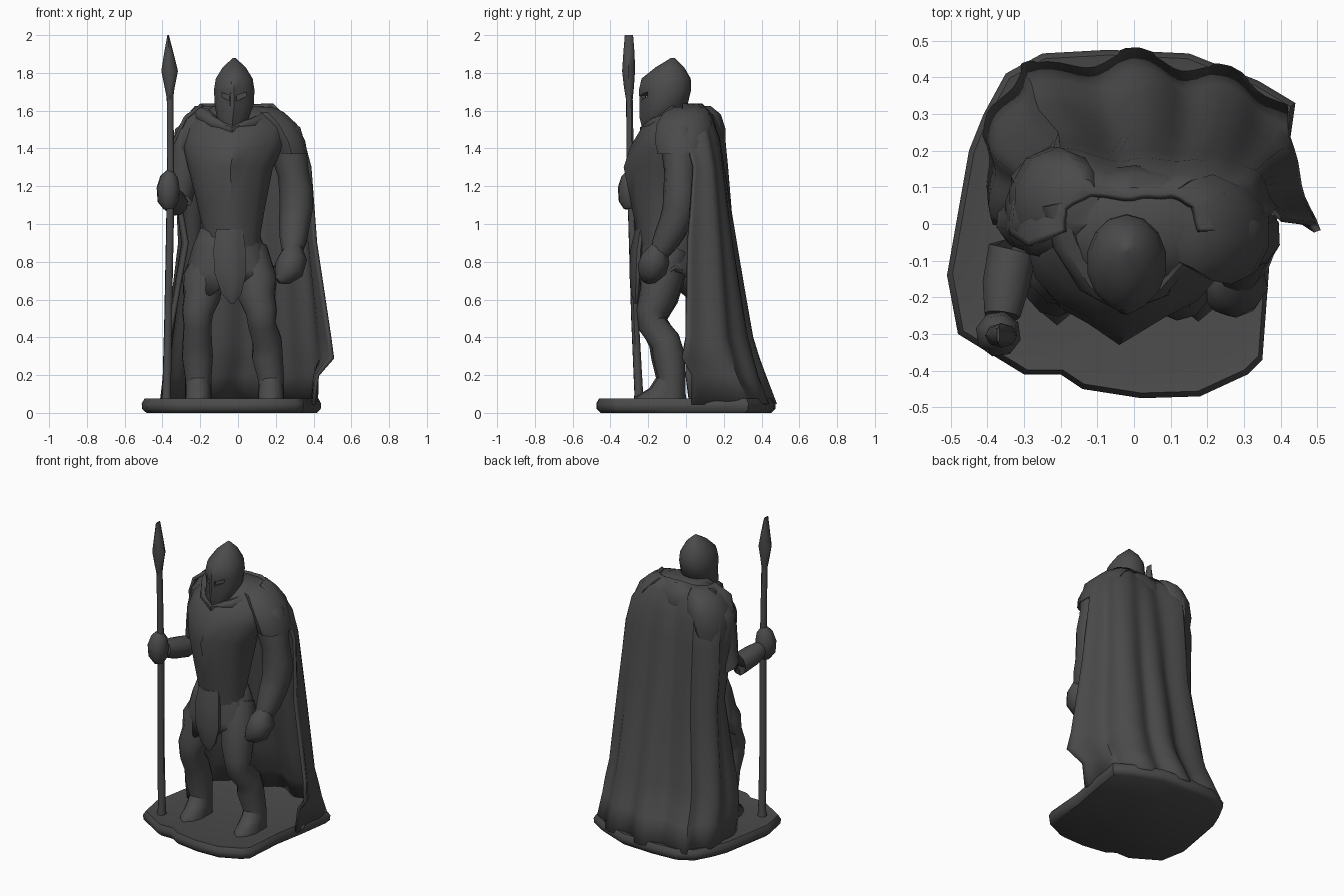
import bpy, bmesh, math
from mathutils import Vector

mat = bpy.data.materials.new("dark grey")
mat.diffuse_color = (0.07, 0.07, 0.07, 1)


def skin(name, rings, closed=True, caps=True):
    """Bridge a list of rings (equal point counts) into a surface."""
    bm = bmesh.new()
    vs = [[bm.verts.new(p) for p in r] for r in rings]
    n = len(rings[0])
    for a, b in zip(vs, vs[1:]):
        for i in range(n if closed else n - 1):
            j = (i + 1) % n
            bm.faces.new((a[i], a[j], b[j], b[i]))
    if closed and caps:
        bm.faces.new(vs[0][::-1])
        bm.faces.new(vs[-1])
    bmesh.ops.recalc_face_normals(bm, faces=bm.faces)
    me = bpy.data.meshes.new(name)
    bm.to_mesh(me)
    bm.free()
    me.materials.append(mat)
    ob = bpy.data.objects.new(name, me)
    bpy.context.collection.objects.link(ob)
    return ob


def loft(name, sections, n=12):
    """Stacked ellipses: (cx, cy, z, rx, ry, front keel)."""
    rings = []
    for cx, cy, z, rx, ry, k in sections:
        ring = []
        for i in range(n):
            a = -math.pi / 2 + 2 * math.pi * i / n
            ring.append((cx + rx * math.cos(a), cy + ry * math.sin(a) - (k if i == 0 else 0), z))
        rings.append(ring)
    return skin(name, rings)


def tube(name, pts, n=9):
    """Round limb through points (x, y, z, radius)."""
    P = [Vector(p[:3]) for p in pts]
    rings = []
    for i, p in enumerate(P):
        d = (P[min(i + 1, len(P) - 1)] - P[max(i - 1, 0)]).normalized()
        u = d.cross(Vector((0.25, 0.9, 0.35))).normalized()
        v = d.cross(u)
        rings.append([p + pts[i][3] * (u * math.cos(2 * math.pi * k / n) + v * math.sin(2 * math.pi * k / n))
                      for k in range(n)])
    return skin(name, rings)


# base plate
outline = [(-.51, -.14), (-.48, -.30), (-.30, -.41), (-.20, -.41), (-.14, -.45), (.02, -.475), (.18, -.47),
           (.31, -.41), (.35, -.37), (.37, -.1), (.41, .12), (.44, .33), (.34, .39), (.15, .465), (-.07, .475),
           (-.25, .465), (-.35, .41), (-.41, .30), (-.45, .2)]
skin("base", [[(x * s, y * s, z) for x, y in outline]
              for s, z in ((.95, 0), (.995, .02), (1, .05), (.97, .075), (.86, .065))])

# torso with ridged breastplate
loft("torso", [(-.03, -.10, .78, .16, .13, 0), (-.03, -.12, .95, .15, .13, .01), (-.035, -.11, 1.1, .18, .16, .02),
               (-.04, -.10, 1.3, .225, .185, .045), (-.02, -.07, 1.41, .27, .20, .025), (0, -.03, 1.51, .27, .19, .015),
               (0, 0, 1.58, .22, .14, .01), (0, 0, 1.625, .13, .10, 0)], 16)

# helmet with eye openings
helmet = loft("helmet", [(-.03, -.20, 1.5, .025, .02, .01), (-.028, -.16, 1.56, .085, .07, .015),
                         (-.02, -.11, 1.63, .106, .118, .018), (-.02, -.105, 1.71, .110, .132, .012),
                         (-.02, -.10, 1.77, .100, .125, .01), (-.02, -.085, 1.83, .062, .075, 0),
                         (-.02, -.07, 1.88, .006, .008, 0)], 14)
cutter = skin("eye_cutter", [[(x, y, z) for x, z in ((-.10, 1.70), (-.025, 1.675), (.05, 1.70), (.055, 1.68),
                                                      (-.01, 1.65), (-.04, 1.65), (-.105, 1.68))]
                             for y in (-.4, -.205)])
cutter.hide_render = True
cutter.hide_viewport = True
cut = helmet.modifiers.new("eyes", 'BOOLEAN')
cut.object = cutter
cut.solver = 'EXACT'
tube("nose_guard", [(-.024, -.222, 1.75, .016), (-.026, -.23, 1.68, .018), (-.028, -.225, 1.60, .02),
                    (-.03, -.215, 1.53, .015)], 6)

# collar of the cloak around the neck
tube("collar", [(-.21, .06, 1.585, .045), (-.18, -.05, 1.57, .045), (-.12, -.16, 1.53, .035), (-.03, -.215, 1.50, .03),
                (.07, -.17, 1.525, .035), (.14, -.06, 1.565, .04), (.2, .04, 1.57, .04)], 8)

# arm holding the spear
tube("spear_arm", [(-.21, .03, 1.54, .05), (-.24, .02, 1.47, .10), (-.27, 0, 1.36, .085), (-.29, .0, 1.24, .075),
                   (-.31, .0, 1.13, .07), (-.33, -.07, 1.11, .068), (-.35, -.17, 1.13, .065),
                   (-.36, -.25, 1.15, .05)])
tube("spear_hand", [(-.365, -.30, 1.08, .03), (-.37, -.30, 1.12, .058), (-.37, -.30, 1.19, .063),
                    (-.365, -.295, 1.25, .048), (-.36, -.295, 1.28, .02)], 8)

# hanging arm
tube("hanging_arm", [(.21, -.02, 1.55, .05), (.24, -.03, 1.48, .10), (.27, -.03, 1.38, .10), (.295, -.03, 1.27, .085),
                     (.31, -.03, 1.17, .092), (.31, -.035, 1.08, .09), (.30, -.06, 1.0, .085), (.295, -.10, .92, .075),
                     (.285, -.14, .85, .055)])
tube("hanging_hand", [(.295, -.14, .88, .045), (.29, -.16, .82, .078), (.27, -.18, .76, .08),
                      (.235, -.20, .72, .052), (.21, -.21, .70, .02)], 8)
loft("shoulder_guard", [(.285, -.02, 1.37, .088, .13, 0), (.265, -.02, 1.44, .095, .145, 0),
                        (.215, -.01, 1.53, .10, .145, 0), (.16, 0, 1.59, .09, .12, 0), (.13, .02, 1.62, .06, .08, 0)], 10)

# legs and feet
for side, hip, thigh, knee, calf, ankle in (("right", (-.12, -.08), (-.19, -.12), (-.215, -.17), (-.215, -.10), (-.21, -.085)),
                                            ("left", (.06, -.08), (.10, -.13), (.125, -.18), (.155, -.09), (.175, -.075))):
    tube(side + "_leg", [(*hip, .86, .10), (*thigh, .70, .11), (thigh[0], thigh[1] - .02, .61, .10),
                         (*knee, .53, .085), (*knee, .47, .076), (calf[0], calf[1] - .02, .38, .08),
                         (*calf, .30, .085), (*ankle, .18, .072), (*ankle, .06, .072)], 10)
    x, y = ankle
    loft(side + "_foot", [(x, y - .05, .05, .072, .135, .01), (x, y - .05, .085, .07, .125, .01),
                          (x, y - .02, .13, .068, .09, 0), (x, y, .20, .06, .065, 0)], 10)

# skirt: open flaps around the hips with a ragged hem
N = 28
skirt = []
for z, rx, ry in ((.98, .15, .13), (.88, .19, .155), (.76, .225, .165), (.66, .24, .17)):
    ring = []
    for i in range(N):
        a = 2 * math.pi * i / N
        f = 1 + .035 * math.sin(a * 7) * (1 - z) * 3
        x = -.05 + rx * f * math.cos(a)
        hem = 0
        if z < .7:
            hem = .10 * (x + .05) + .03 * math.sin(a * 7) + (.07 if x > .02 else 0)
        ring.append((x, -.09 + ry * f * math.sin(a), z + hem))
    skirt.append(ring)
ob = skin("skirt", skirt, caps=False)
ob.modifiers.new("thickness", 'SOLIDIFY').thickness = .015

# pointed front panel
loft("front_panel", [(-.03, -.262, .58, .012, .012, 0), (-.035, -.26, .63, .055, .022, .01),
                     (-.04, -.255, .74, .088, .03, .015), (-.045, -.25, .86, .09, .03, .015),
                     (-.045, -.235, .97, .075, .025, .01)], 10)

# spear
tube("spear_shaft", [(-.38, -.25, .05, .03), (-.378, -.25, .1, .024), (-.37, -.27, .5, .021), (-.36, -.285, 1.0, .021),
                     (-.357, -.295, 1.3, .02), (-.36, -.30, 1.70, .018)], 8)
loft("spear_head", [(-.36, -.30, 1.66, .016, .018, 0), (-.362, -.302, 1.72, .026, .026, 0),
                    (-.362, -.304, 1.81, .044, .034, 0), (-.366, -.302, 1.9, .026, .030, 0),
                    (-.37, -.302, 2.0, .004, .022, 0)], 8)

# cloak: rows from the spear-side front edge round the back to the other front edge
rows = [
    (1.63, (-.19, -.02), (-.19, .04), (-.12, .08), (0, .07), (.10, .08), (.16, .05), (.18, -.02)),
    (1.56, (-.28, -.06), (-.27, .07), (-.17, .16), (-.02, .12), (.14, .13), (.24, .09), (.25, -.02)),
    (1.45, (-.33, -.03), (-.32, .11), (-.20, .20), (-.03, .16), (.17, .17), (.31, .11), (.34, .0)),
    (1.30, (-.34, .02), (-.33, .13), (-.20, .215), (-.02, .18), (.18, .19), (.33, .14), (.38, .04)),
    (.90, (-.27, .00), (-.31, .13), (-.20, .24), (0, .24), (.20, .24), (.36, .17), (.41, .01)),
    (.40, (-.36, .00), (-.37, .18), (-.25, .30), (0, .32), (.22, .32), (.40, .20), (.485, .0)),
    (.29, (-.375, .00), (-.385, .20), (-.26, .33), (0, .355), (.22, .35), (.41, .23), (.50, -.02)),
    (.20, (-.375, .00), (-.39, .22), (-.27, .37), (-.02, .39), (.22, .375), (.41, .26), (.42, .03)),
    (.045, (-.37, .02), (-.41, .25), (-.30, .43), (-.05, .45), (.20, .435), (.41, .33), (.40, .03))]
M = 48
cloak = []
for z, *pts in rows:
    amp = .004 + .02 * min(1, max(0, (1.62 - z) / 1.0))
    row = []
    for i in range(M + 1):
        t = i / M * 6
        k = min(int(t), 5)
        p = Vector(pts[k]).lerp(Vector(pts[k + 1]), t - k)
        w = math.sin(math.pi * i / M) ** .5
        s = 2 * math.pi * i / M
        p += p.normalized() * amp * w * (.75 * math.sin(6 * s + .4 * math.sin(3 * z)) + .4 * math.sin(4 * s + 1))
        row.append((max(-.44, min(.505, p.x)), min(.472, p.y), z))
    cloak.append(row)
ob = skin("cloak", cloak, closed=False)
ob.modifiers.new("thickness", 'SOLIDIFY').thickness = .02
ob.modifiers["thickness"].offset = 0

# gathered cloth over the spear-side shoulder
loft("shoulder_drape", [(-.25, .06, 1.28, .085, .11, 0), (-.225, .05, 1.40, .12, .16, 0),
                        (-.205, .05, 1.50, .125, .16, 0), (-.18, .06, 1.58, .10, .125, 0),
                        (-.15, .06, 1.625, .055, .07, 0)], 10)

# smooth shading with crisp edges
for o in bpy.data.objects:
    if o is not cutter:
        o.select_set(True)
        bpy.context.view_layer.objects.active = o
bpy.ops.object.shade_smooth_by_angle(angle=math.radians(45))
